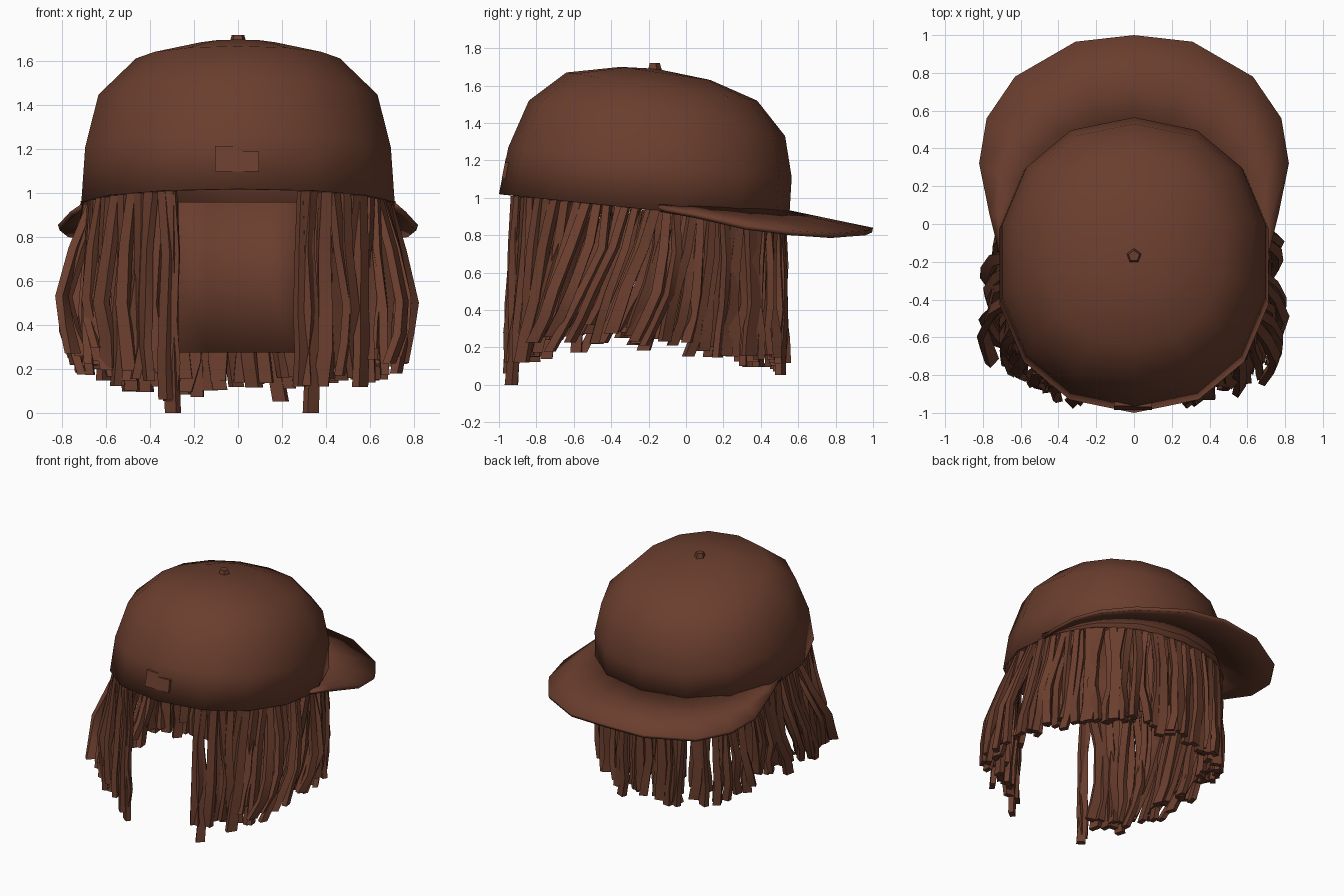
import bpy, bmesh, math, random
from mathutils import Vector

if "Cube" in bpy.data.objects:
    bpy.data.objects.remove(bpy.data.objects["Cube"])

random.seed(23)
brown = bpy.data.materials.new("brown")
brown.diffuse_color = (0.145, 0.048, 0.027, 1)
brown.use_nodes = True
brown.node_tree.nodes["Principled BSDF"].inputs["Base Color"].default_value = brown.diffuse_color


def finish(name, bm, angle=60):
    me = bpy.data.meshes.new(name)
    bm.to_mesh(me)
    bm.free()
    ob = bpy.data.objects.new(name, me)
    bpy.context.collection.objects.link(ob)
    me.materials.append(brown)
    bpy.ops.object.select_all(action='DESELECT')
    ob.select_set(True)
    bpy.context.view_layer.objects.active = ob
    bpy.ops.object.shade_smooth_by_angle(angle=math.radians(angle))
    return ob


def solidify(ob, thickness):
    m = ob.modifiers.new("thickness", 'SOLIDIFY')
    m.thickness = thickness
    m.offset = -1


def ring_point(ring, a, scale=1.0):
    """Point on a tilted rounded ring: back y, back z, front y, front z, half width."""
    y0, z0, y1, z1, rx = ring
    c, s = math.cos(a), math.sin(a)
    e = 2 / 2.2
    x = rx * math.copysign(abs(c) ** e, c) * scale
    v = math.copysign(abs(s) ** e, s) * scale
    return Vector((x, (y0 + y1) / 2 + v * (y1 - y0) / 2, (z0 + z1) / 2 + v * (z1 - z0) / 2))


# Crown: tilted rings closing to a pole
rings = [(-1.0, 1.02, 0.55, 0.86, 0.73), (-0.95, 1.27, 0.565, 1.11, 0.712),
         (-0.84, 1.52, 0.53, 1.33, 0.65), (-0.64, 1.67, 0.38, 1.52, 0.475),
         (-0.35, 1.70, 0.13, 1.63, 0.21)]
N = 14
bm = bmesh.new()
rows = [[bm.verts.new(ring_point(r, math.pi / 2 + 2 * math.pi * i / N)) for i in range(N)]
        for r in rings]
top = bm.verts.new((0, -0.16, 1.69))
for lo, hi in zip(rows, rows[1:]):
    for i in range(N):
        j = (i + 1) % N
        bm.faces.new((lo[i], lo[j], hi[j], hi[i]))
for i in range(N):
    bm.faces.new((rows[-1][i], rows[-1][(i + 1) % N], top))
solidify(finish("crown", bm), 0.012)

# Brim: strip from the crown out to a wide drooping edge
half = [(0.31, 0.965, 0.825), (0.63, 0.78, 0.81), (0.78, 0.56, 0.825),
        (0.82, 0.32, 0.855), (0.765, 0.05, 0.915), (0.715, -0.15, 0.95)]
outer = [(x, y, z) for x, y, z in reversed(half)] + [(0, 1.0, 0.84)] + \
        [(-x, y, z) for x, y, z in half]
bm = bmesh.new()
cols = []
for k, p in enumerate(outer):
    a = math.radians(5 + 170 * k / (len(outer) - 1))
    q = ring_point(rings[0], a, 0.985)
    q.z += 0.03 + 0.045 * max(0, math.sin(a))
    p = Vector(p)
    cols.append([bm.verts.new(v) for v in (q, q.lerp(p, 0.5), p)])
for a, b in zip(cols, cols[1:]):
    for i in range(2):
        bm.faces.new((a[i], a[i + 1], b[i + 1], b[i]))
solidify(finish("brim", bm), 0.026)

# Button on top
bm = bmesh.new()
bmesh.ops.create_cone(bm, cap_ends=True, segments=5, radius1=0.048, radius2=0.03, depth=0.06)
bmesh.ops.translate(bm, verts=bm.verts, vec=(0, -0.17, 1.69))
finish("button", bm, 30)

# Strap patch above the opening: a tall half and a short half
bm = bmesh.new()
for x0, x1, z1 in ((-0.105, 0.0, 1.215), (0.0, 0.095, 1.19)):
    geo = bmesh.ops.create_cube(bm, size=1)
    for v in geo["verts"]:
        x = x1 if v.co.x > 0 else x0
        z = z1 if v.co.z > 0 else 1.1
        v.co = (x, -1.0 + (z - 1.02) * 0.2 + 0.008 + v.co.y * 0.02, z)
finish("strap_patch", bm, 30)

# Wide hair sheet hanging behind the opening
bm = bmesh.new()
cols = []
for i in range(5):
    x = -0.27 + 0.135 * i
    y = 0.44 - 0.6 * x * x
    cols.append([bm.verts.new((x, y - 0.01 * k, z)) for k, z in enumerate((0.96, 0.62, 0.275))])
for a, b in zip(cols, cols[1:]):
    for i in range(2):
        bm.faces.new((a[i], a[i + 1], b[i + 1], b[i]))
solidify(finish("hair_sheet", bm), 0.02)


def strand(bm, a, scale, z_end, width, wild=1.0):
    """Four-sided lock hanging from the rim, bulging at the sides and swept forward."""
    start = ring_point(rings[0], a, scale)
    c, s = math.cos(a), math.sin(a)
    side = math.exp(-((start.y + 0.35) / 0.42) ** 2)
    bulge = (0.14 * side + 0.015) * random.uniform(0.0, 1.0) * wild
    sweep = -0.36 * side * abs(c) * random.uniform(0.5, 1.05)
    twist = random.uniform(-0.8, 0.8) * wild
    drift = random.uniform(-0.045, 0.045) * wild
    bow = random.uniform(-0.04, 0.04) * wild
    prev = None
    for t, out in ((0, -0.12), (0.3, 0.45), (0.62, 1.0), (0.82, 0.85), (1, 0.5)):
        ang = a + twist * (0.3 + t)
        n = Vector((math.cos(ang), math.sin(ang), 0))
        tan = Vector((-n.y, n.x, 0))
        along = drift * t + bow * math.sin(math.pi * t)
        p = start + Vector((c * bulge * out - s * along,
                            s * bulge * out * 0.4 + sweep * t ** 1.6 + c * along, 0))
        p.z += (z_end - start.z) * t
        p += Vector((random.uniform(-1, 1), random.uniform(-1, 1), 0)) * 0.014 * min(1, 3 * t)
        p.y = min(max(p.y, -0.95), 0.53)
        if abs(p.x) < 0.285 and p.y < -0.5:
            p.x = math.copysign(0.285, p.x)
        w = width * (0.85 + 0.3 * t) / 2
        d = 0.019
        ring = [bm.verts.new(p + tan * u * w + n * v * d)
                for u, v in ((-1, -1), (1, -1), (1, 1), (-1, 1))]
        if prev:
            for i in range(4):
                j = (i + 1) % 4
                bm.faces.new((prev[i], prev[j], ring[j], ring[i]))
        else:
            bm.faces.new(ring)
        prev = ring
    bm.faces.new(prev[::-1])


# Hair: layers of locks around the rim, leaving the face opening clear
for name, count, scale in (("outer_hair", 72, 0.955), ("inner_hair", 60, 0.90)):
    bm = bmesh.new()
    for i in range(count):
        a = 2 * math.pi * (i + random.uniform(0.25, 0.75)) / count
        p = ring_point(rings[0], a, scale)
        if abs(p.x) < (0.29 if scale > 0.92 else 0.32) and p.y < 0:
            continue
        z_end = 0.2 - 0.14 * math.sin(a) ** 2 + random.uniform(-0.03, 0.08)
        if scale < 0.92:
            z_end += 0.05
        strand(bm, a, scale, z_end, random.uniform(0.044, 0.066))
        # Extra locks fill the sides where the hair fans apart
        if abs(p.y + 0.05) < 0.2 and scale > 0.92:
            strand(bm, a + 0.03, 0.93, z_end + 0.03, 0.055, 0.6)
    # Edge locks framing the opening
    if scale > 0.92:
        for a in (math.radians(-66), math.radians(-114)):
            strand(bm, a, scale, 0.0, 0.055, 0.5)
    bmesh.ops.recalc_face_normals(bm, faces=bm.faces)
    finish(name, bm, 35)
